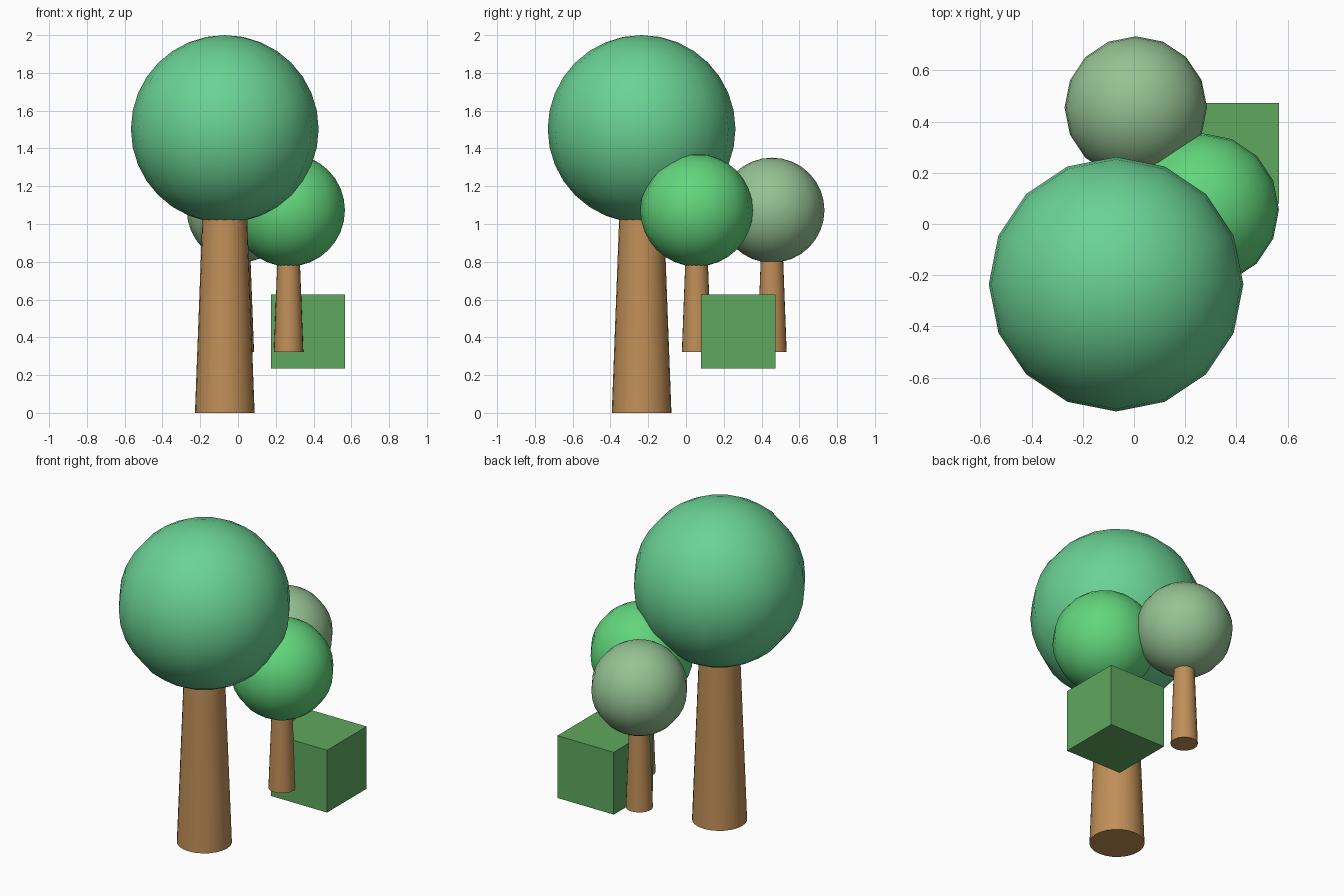
import bpy

cube = bpy.data.objects.get("Cube")
if cube:
    bpy.data.objects.remove(cube, do_unlink=True)


def material(name, rgb):
    """Flat material from 0-255 sRGB values."""
    linear = [((c / 255 + 0.055) / 1.055) ** 2.4 for c in rgb] + [1.0]
    mat = bpy.data.materials.new(name)
    mat.use_nodes = True
    mat.diffuse_color = linear
    bsdf = mat.node_tree.nodes["Principled BSDF"]
    bsdf.inputs["Base Color"].default_value = linear
    bsdf.inputs["Roughness"].default_value = 0.9
    return mat


bark = material("bark brown", (192, 143, 88))
sea_green = material("sea green leaves", (106, 210, 148))
bright_green = material("bright green leaves", (98, 214, 124))
sage_green = material("sage green leaves", (149, 194, 147))
hedge_green = material("hedge green", (95, 168, 94))


def finish(name, mat, smooth=True):
    obj = bpy.context.object
    obj.name = obj.data.name = name
    obj.data.materials.append(mat)
    if smooth:
        bpy.ops.object.shade_smooth_by_angle()
    return obj


def tree(name, x, y, base, base_radius, crown_z, crown_radius, leaves):
    # Tapered trunk, ending a little way inside the crown
    height = crown_z - crown_radius * 0.8 - base
    bpy.ops.mesh.primitive_cone_add(
        vertices=24, radius1=base_radius, radius2=base_radius - 0.038 * height,
        depth=height, location=(x, y, base + height / 2))
    finish(name + "_trunk", bark)
    # Round crown
    bpy.ops.mesh.primitive_uv_sphere_add(
        segments=16, ring_count=16, radius=crown_radius, location=(x, y, crown_z))
    finish(name + "_crown", leaves)


tree("large_tree", -0.07, -0.235, 0.0, 0.158, 1.503, 0.497, sea_green)
tree("bright_tree", 0.268, 0.056, 0.322, 0.078, 1.073, 0.298, bright_green)
tree("sage_tree", 0.007, 0.455, 0.322, 0.078, 1.073, 0.278, sage_green)

# Box hedge
bpy.ops.mesh.primitive_cube_add(size=0.393, location=(0.37, 0.276, 0.431))
finish("box_hedge", hedge_green, smooth=False)
